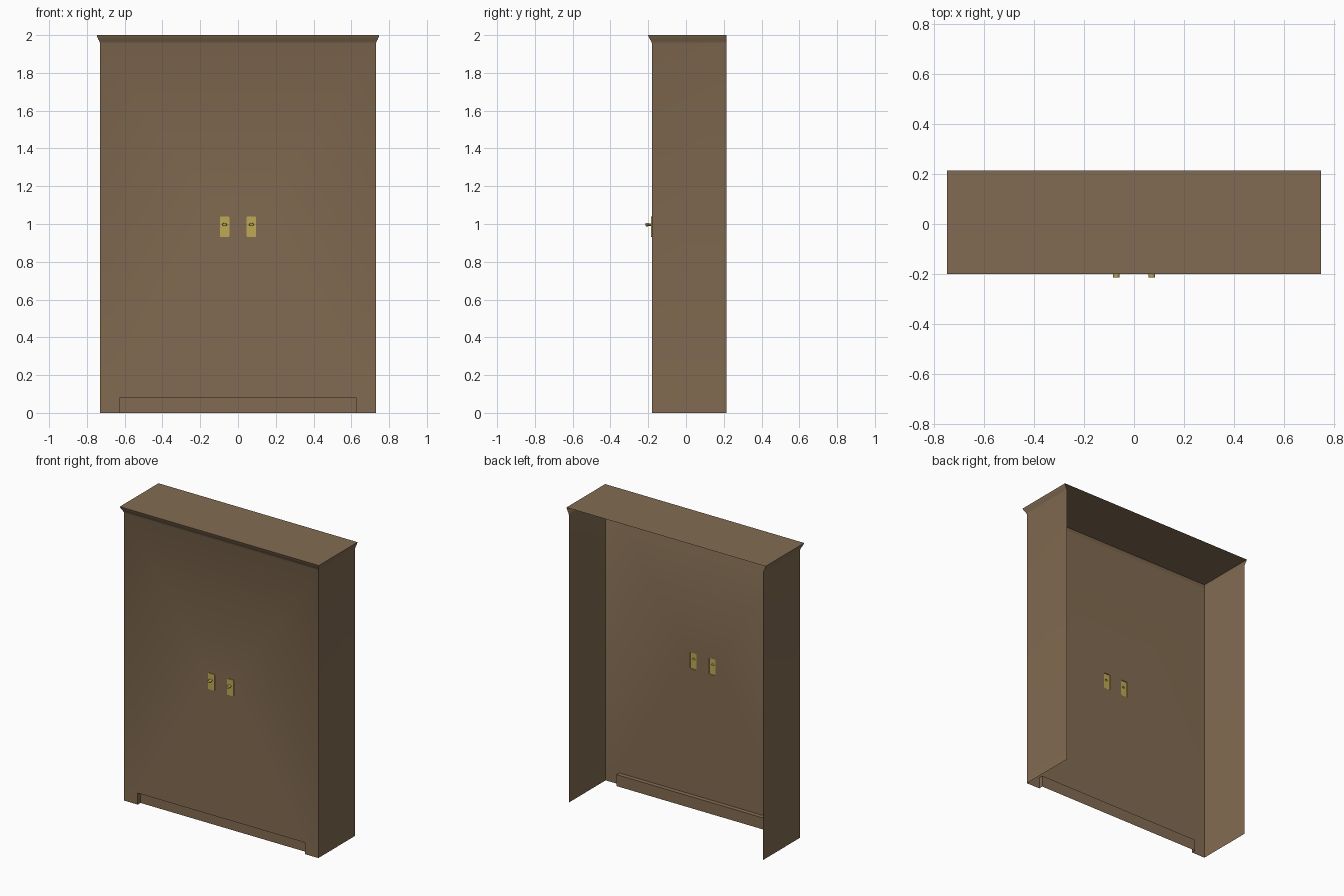
import bpy, bmesh, math

if "Cube" in bpy.data.objects:
    bpy.data.objects.remove(bpy.data.objects["Cube"], do_unlink=True)

HALF_W, FRONT, BACK, HEIGHT = 0.73, -0.18, 0.215, 2.0
KICK_X, KICK_Z, KICK_DEPTH = 0.628, 0.078, 0.03
HANDLE_X, HANDLE_Z = 0.071, 0.985
CORNICE = [(0, 1.955), (0.004, 1.967), (0.011, 1.98), (0.015, 1.99), (0.018, HEIGHT)]


def material(name, color):
    mat = bpy.data.materials.new(name)
    mat.use_nodes = True
    mat.diffuse_color = (*color, 1)
    mat.node_tree.nodes["Principled BSDF"].inputs["Base Color"].default_value = (*color, 1)
    return mat


brown = material("brown wood", (0.225, 0.148, 0.084))
brass = material("brass", (0.52, 0.40, 0.09))


def finish(bm, name, mat):
    """Weld, face the open shell outwards and make the object."""
    bmesh.ops.remove_doubles(bm, verts=bm.verts, dist=0.0001)
    bmesh.ops.recalc_face_normals(bm, faces=bm.faces)
    if sum(f.normal.y * f.calc_area() for f in bm.faces) > 0:
        bmesh.ops.reverse_faces(bm, faces=bm.faces)
    mesh = bpy.data.meshes.new(name)
    bm.to_mesh(mesh)
    bm.free()
    mesh.materials.append(mat)
    obj = bpy.data.objects.new(name, mesh)
    bpy.context.collection.objects.link(obj)
    bpy.ops.object.select_all(action="DESELECT")
    obj.select_set(True)
    bpy.context.view_layer.objects.active = obj
    bpy.ops.object.shade_smooth_by_angle(angle=math.radians(35))
    return obj


def ring(bm, points, y):
    return [bm.verts.new((x, y, z)) for x, z in points]


def bridge(bm, a, b, closed=True):
    for i in range(len(a) if closed else len(a) - 1):
        j = (i + 1) % len(a)
        bm.faces.new((a[i], a[j], b[j], b[i]))


def fill(bm, *loops):
    """Flat panel from an outline and any holes."""
    edges = []
    for loop in loops:
        for a, b in zip(loop, loop[1:] + loop[:1]):
            edges.append(bm.edges.get((a, b)) or bm.edges.new((a, b)))
    bmesh.ops.triangle_fill(bm, edges=edges, use_beauty=True, normal=(0, -1, 0))


def plate_outline(cx):
    """Upright rectangle with softened corners."""
    w, h, c = 0.025, 0.055, 0.006
    pts = []
    for sx, sz in ((1, 1), (-1, 1), (-1, -1), (1, -1)):
        corner = [(w, h - c), (w - c * 0.3, h - c * 0.3), (w - c, h)]
        if sx * sz < 0:
            corner.reverse()
        pts += [(cx + sx * x, HANDLE_Z + sz * z) for x, z in corner]
    return pts


def oval(cx, scale):
    return [(cx + 0.013 * scale * math.cos(i * math.tau / 12),
             0.997 + 0.009 * scale * math.sin(i * math.tau / 12)) for i in range(12)]


# Cabinet shell: front with handle openings, two sides, cornice and top
bm = bmesh.new()
low = CORNICE[0][1]
outline = [(-HALF_W, 0), (-KICK_X, 0), (-KICK_X, KICK_Z), (KICK_X, KICK_Z),
           (KICK_X, 0), (HALF_W, 0), (HALF_W, low), (-HALF_W, low)]
fill(bm, ring(bm, outline, FRONT),
     *[ring(bm, plate_outline(s * HANDLE_X), FRONT) for s in (-1, 1)])


def u_path(out, z):
    w = HALF_W + out
    f = FRONT - out * 1.15
    return [bm.verts.new(p) for p in ((-w, BACK, z), (-w, f, z), (w, f, z), (w, BACK, z))]


base = u_path(0, 0)
levels = [u_path(out, z) for out, z in CORNICE]
for k in (0, 2):
    bm.faces.new((base[k], base[k + 1], levels[0][k + 1], levels[0][k]))
for a, b in zip(levels, levels[1:]):
    bridge(bm, a, b, closed=False)
bm.faces.new(levels[-1])
finish(bm, "cabinet_shell", brown)

# Recessed toe kick with its returns
bm = bmesh.new()
arch = outline[1:5]
outer = ring(bm, arch, FRONT)
inner = ring(bm, arch, FRONT + KICK_DEPTH)
bridge(bm, outer, inner, closed=False)
bm.faces.new(inner)
finish(bm, "toe_kick", brown)

# Hollow handle plates, each with a small oval knob
for side, name in ((1, "left_handle"), (-1, "right_handle")):
    bm = bmesh.new()
    cx = side * HANDLE_X
    face_y = FRONT - 0.006
    rim = ring(bm, plate_outline(cx), FRONT)
    face = ring(bm, plate_outline(cx), face_y)
    bridge(bm, rim, face)
    knob = [ring(bm, oval(cx, s), y) for s, y in
            ((0.7, face_y), (0.7, -0.198), (1, -0.201), (1, -0.212), (0.85, -0.215))]
    fill(bm, face, knob[0])
    for a, b in zip(knob, knob[1:]):
        bridge(bm, a, b)
    bm.faces.new(knob[-1])
    finish(bm, name, brass)
